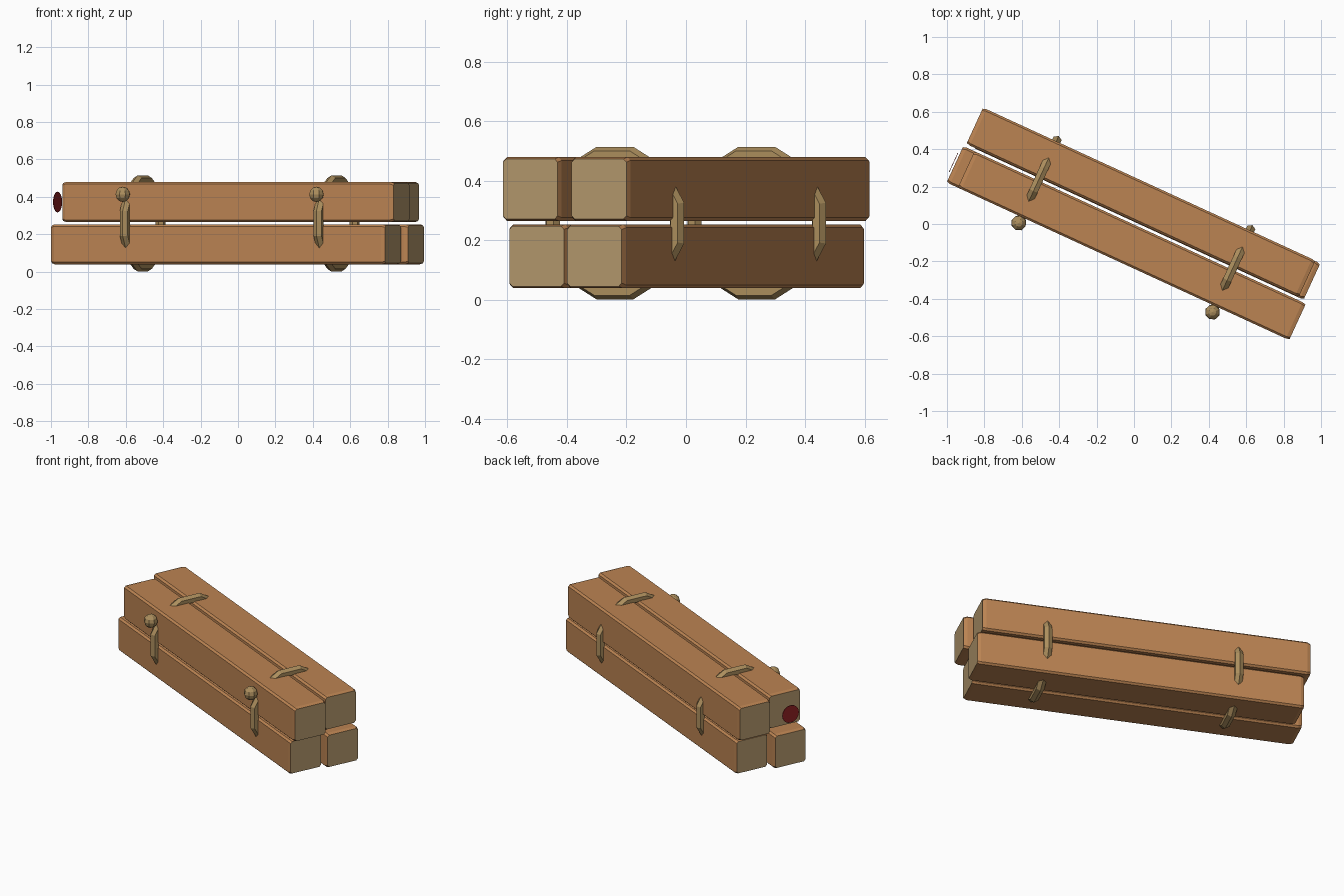
import bpy, bmesh, math
from mathutils import Matrix, Vector

if "Cube" in bpy.data.objects:
    bpy.data.objects.remove(bpy.data.objects["Cube"])

ROT = Matrix.Rotation(math.radians(-24.7), 4, 'Z')


def material(name, rgb):
    m = bpy.data.materials.new(name)
    m.diffuse_color = (*rgb, 1)
    m.use_nodes = True
    m.node_tree.nodes["Principled BSDF"].inputs["Base Color"].default_value = m.diffuse_color
    return m


WOOD = material("wood", (0.50, 0.23, 0.085))
END = material("end_grain", (0.45, 0.31, 0.15))
ROPE = material("rope", (0.41, 0.27, 0.11))
RED = material("red_paint", (0.27, 0.014, 0.016))


def finish(bm, name, *mats):
    bmesh.ops.recalc_face_normals(bm, faces=bm.faces)
    me = bpy.data.meshes.new(name)
    bm.to_mesh(me)
    bm.free()
    for m in mats:
        me.materials.append(m)
    ob = bpy.data.objects.new(name, me)
    bpy.context.collection.objects.link(ob)
    ob.matrix_world = ROT
    return ob


# Square beam with chamfered long edges and slightly drawn-in ends
def beam(name, x0, x1, cy, cz, h=0.107, c=0.011):
    bm = bmesh.new()
    rings = []
    for x, hh in ((x0, h - .006), (x0 + .02, h), (x1 - .02, h), (x1, h - .006)):
        k = hh - c
        sec = [(hh, k), (k, hh), (-k, hh), (-hh, k), (-hh, -k), (-k, -hh), (k, -hh), (hh, -k)]
        rings.append([bm.verts.new((x, cy + a, cz + b)) for a, b in sec])
    for r, s in zip(rings, rings[1:]):
        for i in range(8):
            j = (i + 1) % 8
            bm.faces.new((r[i], r[j], s[j], s[i]))
    for r in (rings[0], rings[-1]):
        bm.faces.new(r).material_index = 1
    finish(bm, name, WOOD, END)


beam("beam_lower_front", -1.003, 0.962, -0.110, 0.146)
beam("beam_lower_back", -0.955, 0.993, 0.118, 0.146)
beam("beam_upper_front", -0.937, 1.013, -0.110, 0.372)
beam("beam_upper_back", -0.993, 0.963, 0.121, 0.372)


# Twelve-sided rope ring around the bundle
def rope_ring(name, x, cy=0.003, cz=0.2575, major=0.238, minor=0.027, n=12, m=6):
    bm = bmesh.new()
    rings = []
    for i in range(n):
        a = 2 * math.pi * (i + .5) / n
        ring = []
        for j in range(m):
            b = 2 * math.pi * j / m
            r = major + minor * math.cos(b)
            ring.append(bm.verts.new((x + minor * math.sin(b), cy + r * math.cos(a), cz + r * math.sin(a))))
        rings.append(ring)
    for i in range(n):
        r, s = rings[i], rings[(i + 1) % n]
        for j in range(m):
            k = (j + 1) % m
            bm.faces.new((r[j], r[k], s[k], s[j]))
    finish(bm, name, ROPE)


# Round knot on the front of each rope
def knot(name, x):
    bm = bmesh.new()
    bmesh.ops.create_uvsphere(bm, u_segments=8, v_segments=6, radius=0.041,
                              matrix=Matrix.Translation((x, -0.253, 0.413)))
    finish(bm, name, ROPE)


for side, x in (("left", -0.562), ("right", 0.578)):
    rope_ring("rope_" + side, x)
    knot("knot_" + side, x)

# Red painted disc beyond the left end of the upper front beam
bm = bmesh.new()
bmesh.ops.create_cone(bm, cap_ends=True, segments=16, radius1=0.055, radius2=0.055, depth=0.003,
                      matrix=Matrix.Translation((-1.014, -0.104, 0.372)) @ Matrix.Rotation(math.pi / 2, 4, 'Y'))
finish(bm, "red_end_mark", RED)
